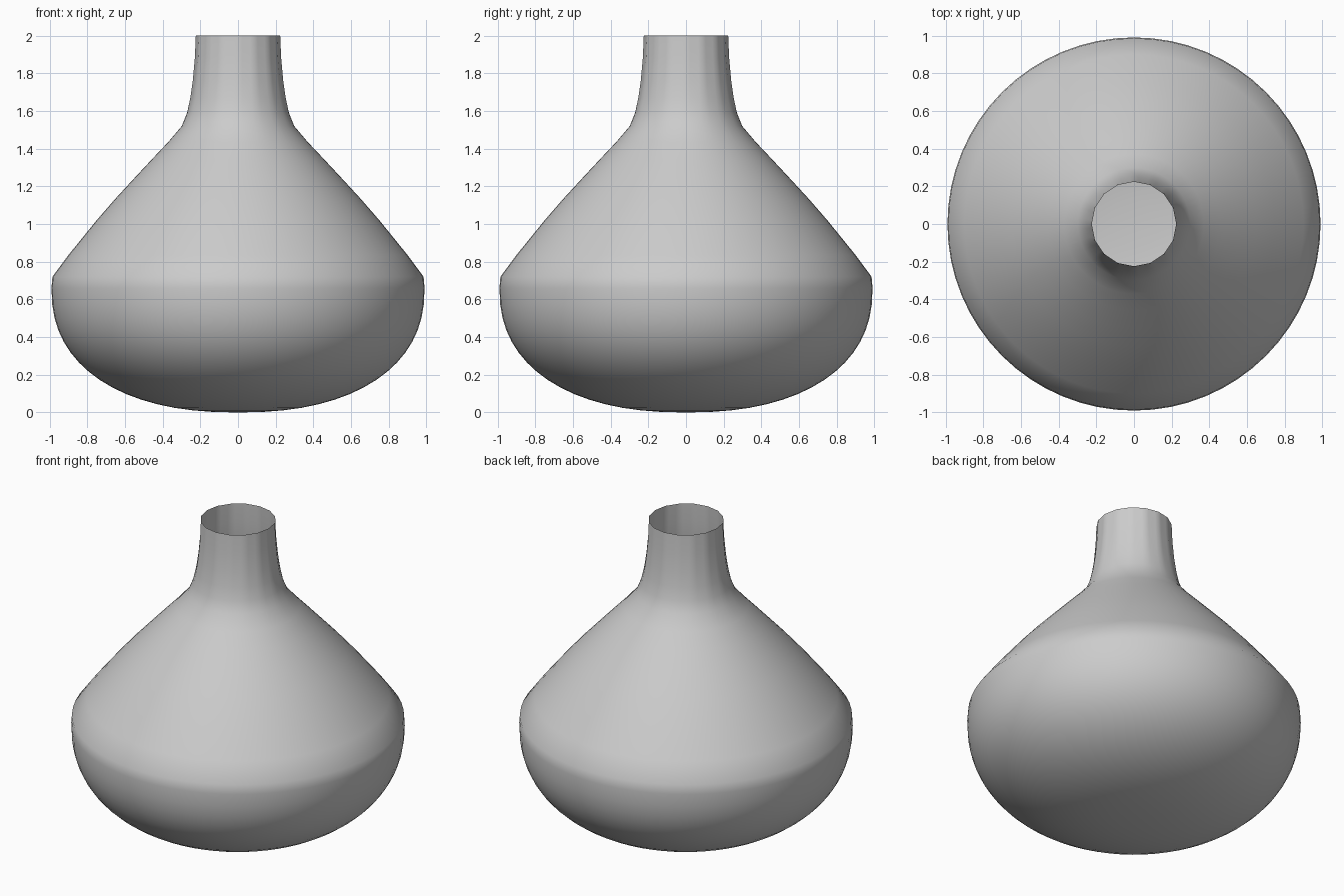
import bpy, bmesh, math

cube = bpy.data.objects.get("Cube")
if cube:
    bpy.data.objects.remove(cube, do_unlink=True)

SIDES = 64
RIM_SIDES = 16
RADIUS, BELLY_Z, POWER = 0.99, 0.66, 2.3

# Neutral clay colour
clay = bpy.data.materials.new("grey_clay")
clay.use_nodes = True
clay.diffuse_color = (0.6, 0.6, 0.6, 1)
clay.node_tree.nodes["Principled BSDF"].inputs["Base Color"].default_value = clay.diffuse_color

# Rounded bowl below, sloped shoulder and flared neck above
profile = []
for i in range(1, 17):
    t = i / 16 * math.pi / 2
    profile.append((RADIUS * math.sin(t) ** (2 / POWER),
                    BELLY_Z * (1 - math.cos(t) ** (2 / POWER))))
profile += [(0.985, 0.72), (0.9, 0.835), (0.75, 1.02), (0.65, 1.135),
            (0.553, 1.24), (0.46, 1.34), (0.37, 1.435), (0.298, 1.52),
            (0.27, 1.59), (0.253, 1.67), (0.24, 1.76), (0.229, 1.88), (0.224, 2.0)]


def ring_radius(radius, z, angle):
    """The neck eases from round to the faceted mouth."""
    step = 2 * math.pi / RIM_SIDES
    facet = math.cos(step / 2) / math.cos(angle % step - step / 2)
    blend = min(max((z - 1.5) / 0.3, 0), 1)
    return radius * (1 + blend * (facet - 1))


# Open, single-walled vessel
bm = bmesh.new()
rings = []
for radius, z in profile:
    ring = []
    for i in range(SIDES):
        a = 2 * math.pi * i / SIDES
        r = ring_radius(radius, z, a)
        ring.append(bm.verts.new((r * math.cos(a), r * math.sin(a), z)))
    rings.append(ring)

base = bm.verts.new((0, 0, 0))
for i in range(SIDES):
    j = (i + 1) % SIDES
    bm.faces.new((base, rings[0][j], rings[0][i]))
    for low, high in zip(rings, rings[1:]):
        bm.faces.new((low[i], low[j], high[j], high[i]))

mesh = bpy.data.meshes.new("vase_body")
bm.to_mesh(mesh)
bm.free()
mesh.materials.append(clay)
vase = bpy.data.objects.new("vase_body", mesh)
bpy.context.collection.objects.link(vase)

# Smooth shading
bpy.context.view_layer.objects.active = vase
vase.select_set(True)
bpy.ops.object.shade_smooth_by_angle(angle=math.radians(50))
